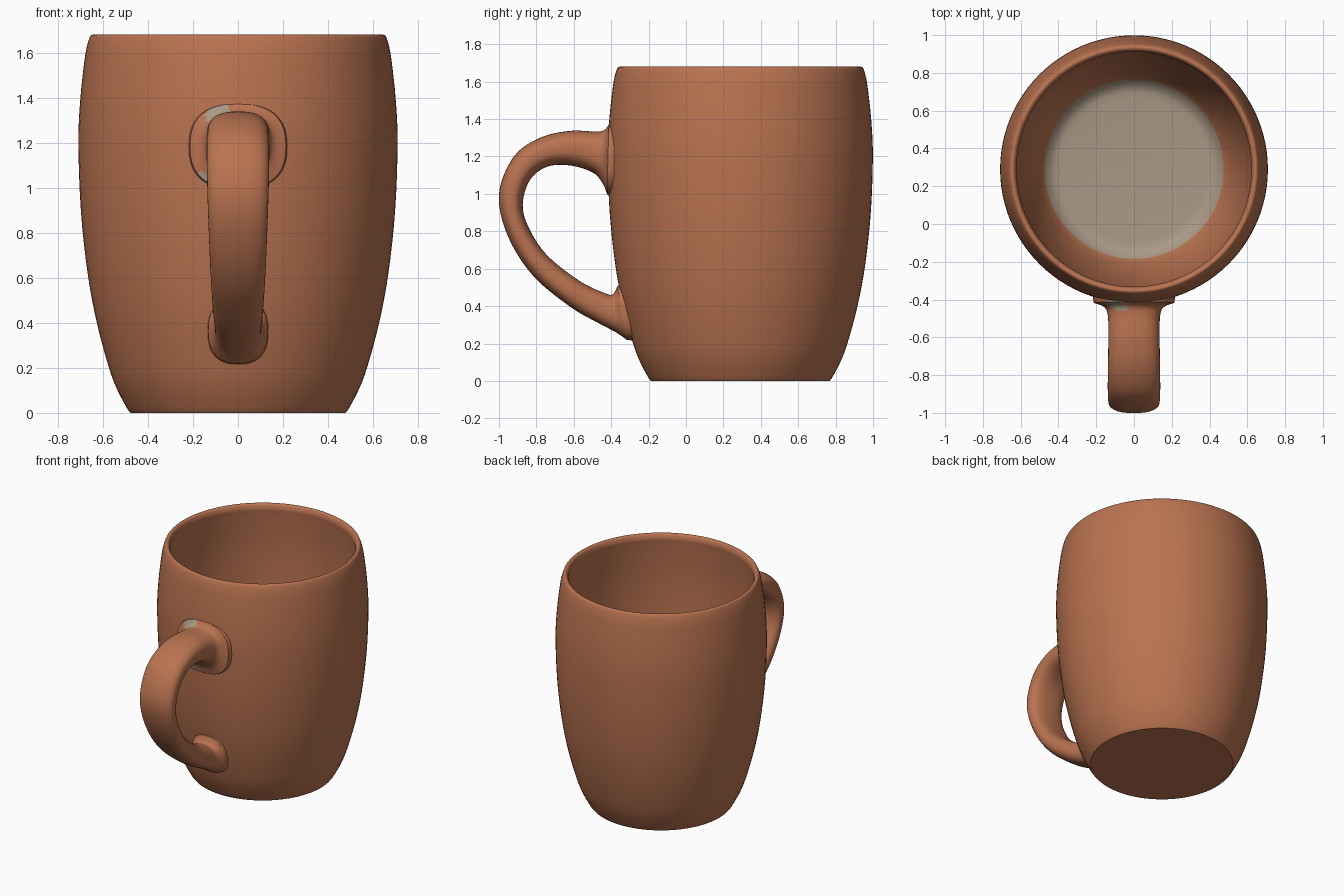
import bpy, bmesh, math

cube = bpy.data.objects.get("Cube")
if cube:
    bpy.data.objects.remove(cube)

CENTRE_Y = 0.29
SEGMENTS = 96


def material(name, colour):
    mat = bpy.data.materials.new(name)
    mat.use_nodes = True
    mat.diffuse_color = colour
    mat.node_tree.nodes["Principled BSDF"].inputs["Base Color"].default_value = colour
    return mat


clay = material("terracotta", (0.49, 0.172, 0.082, 1))
beige = material("grey beige", (0.40, 0.315, 0.235, 1))


def smooth_path(points, steps):
    """Catmull-Rom curve through tuples of any length."""
    result = []
    last = len(points) - 1
    for i in range(last):
        quad = (points[max(i - 1, 0)], points[i], points[i + 1], points[min(i + 2, last)])
        for s in range(steps):
            t = s / steps
            result.append(tuple(
                0.5 * (2 * b + (c - a) * t + (2 * a - 5 * b + 4 * c - d) * t ** 2
                       + (3 * b - a - 3 * c + d) * t ** 3)
                for a, b, c, d in zip(*quad)))
    result.append(points[last])
    return result


def loft(name, rings, cap, is_beige):
    """Skin closed rings of points and colour the faces by a rule."""
    bm = bmesh.new()
    loops = [[bm.verts.new(p) for p in ring] for ring in rings]
    n = len(loops[0])
    for a, b in zip(loops, loops[1:]):
        for i in range(n):
            j = (i + 1) % n
            bm.faces.new((a[i], a[j], b[j], b[i]))
    if cap:
        bm.faces.new(loops[0])
        bm.faces.new(loops[-1])
    bmesh.ops.recalc_face_normals(bm, faces=bm.faces)
    for face in bm.faces:
        face.material_index = int(is_beige(face.calc_center_median()))
    mesh = bpy.data.meshes.new(name)
    bm.to_mesh(mesh)
    bm.free()
    mesh.materials.append(clay)
    mesh.materials.append(beige)
    obj = bpy.data.objects.new(name, mesh)
    bpy.context.collection.objects.link(obj)
    bpy.ops.object.select_all(action="DESELECT")
    obj.select_set(True)
    bpy.context.view_layer.objects.active = obj
    bpy.ops.object.shade_smooth_by_angle(angle=math.radians(40))
    return obj


# Cup: outer wall, rounded lip, inner wall and floor as one turned profile
outer = smooth_path([(0.49, 0.015), (0.535, 0.1), (0.573, 0.2), (0.627, 0.4), (0.668, 0.62),
                     (0.698, 0.9), (0.709, 1.2), (0.70, 1.4), (0.68, 1.58), (0.667, 1.645)], 4)
lip = smooth_path([(0.667, 1.645), (0.657, 1.672), (0.645, 1.68), (0.63, 1.672), (0.622, 1.645)], 3)
inner = smooth_path([(0.622, 1.645), (0.632, 1.55), (0.648, 1.3), (0.642, 0.95), (0.61, 0.62),
                     (0.565, 0.38), (0.515, 0.22), (0.475, 0.14), (0.43, 0.1), (0.38, 0.09)], 4)
profile = [(0.001, 0.0), (0.478, 0.0)] + outer + lip[1:] + inner[1:] + [(0.001, 0.09)]


def turned_ring(r, z):
    angles = [math.tau * i / SEGMENTS for i in range(SEGMENTS)]
    return [(r * math.cos(a), CENTRE_Y + r * math.sin(a), z) for a in angles]


def on_cup_floor(c):
    return 0.05 < c.z < 0.145 and math.hypot(c.x, c.y - CENTRE_Y) < 0.475


loft("cup", [turned_ring(r, z) for r, z in profile], True, on_cup_floor)


# Handle: each section gives the outer edge y, z, the inner edge y, z and the half width
sections = smooth_path([
    (-0.41, 1.375, -0.42, 0.99, 0.22), (-0.435, 1.343, -0.445, 1.055, 0.158),
    (-0.48, 1.333, -0.50, 1.115, 0.138), (-0.62, 1.337, -0.62, 1.152, 0.136),
    (-0.78, 1.30, -0.74, 1.146, 0.138), (-0.92, 1.20, -0.83, 1.08, 0.139),
    (-1.0, 1.0, -0.872, 0.96, 0.136), (-0.955, 0.78, -0.85, 0.84, 0.13),
    (-0.82, 0.565, -0.75, 0.68, 0.122), (-0.62, 0.397, -0.57, 0.535, 0.112),
    (-0.46, 0.305, -0.43, 0.468, 0.103), (-0.375, 0.26, -0.39, 0.465, 0.108),
    (-0.31, 0.215, -0.365, 0.51, 0.135)], 6)


def wall_radius(z):
    for (r0, z0), (r1, z1) in zip(outer, outer[1:]):
        if z0 <= z <= z1:
            return r0 + (r1 - r0) * (z - z0) / (z1 - z0)
    return outer[0][0]


def rounded(value):
    return math.copysign(abs(value) ** 0.8, value)


def handle_ring(section, at_wall):
    oy, oz, iy, iz, half = section
    ring = []
    for i in range(40):
        a = math.tau * i / 40
        x = half * rounded(math.cos(a))
        t = 0.5 + 0.5 * rounded(math.sin(a))
        y, z = iy + (oy - iy) * t, iz + (oz - iz) * t
        if at_wall:  # bury the end just under the curved wall
            y = CENTRE_Y - math.sqrt((wall_radius(z) - 0.008) ** 2 - x * x)
        ring.append((x, y, z))
    return ring


def bare_spot(c):
    above = -0.14 < c.x < -0.03 and c.z > 1.30 and c.y > -0.455
    below = -0.17 < c.x < -0.02 and 1.01 < c.z < 1.07 and c.y > -0.455
    return above or below


ends = (0, len(sections) - 1)
loft("handle", [handle_ring(s, i in ends) for i, s in enumerate(sections)], False, bare_spot)
